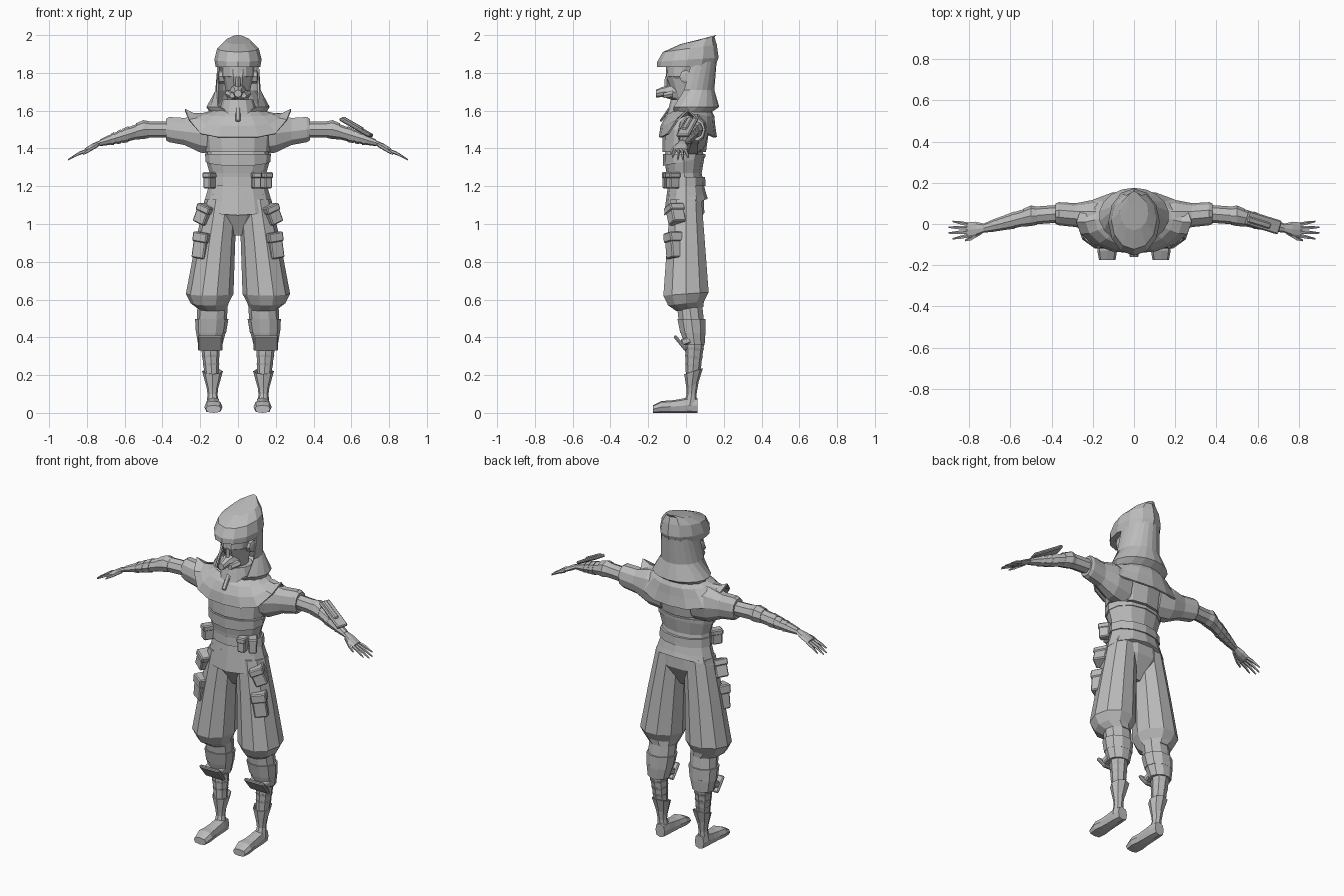
import bpy, bmesh
from math import sin, cos, pi
from mathutils import Matrix, Vector, Euler

cube = bpy.data.objects.get("Cube")
if cube:
    bpy.data.objects.remove(cube, do_unlink=True)

grey = bpy.data.materials.new("plain_grey")
grey.use_nodes = True
grey.diffuse_color = (.5, .5, .5, 1)
grey.node_tree.nodes["Principled BSDF"].inputs["Base Color"].default_value = grey.diffuse_color


def at(z, y=0, x=0):
    return Vector((x, y, z))


def finish(name, bm, mirror=False, thick=0):
    """Turn a bmesh into an object, optionally mirrored across x and thickened."""
    bmesh.ops.recalc_face_normals(bm, faces=bm.faces)
    mesh = bpy.data.meshes.new(name)
    bm.to_mesh(mesh)
    bm.free()
    mesh.materials.append(grey)
    obj = bpy.data.objects.new(name, mesh)
    bpy.context.collection.objects.link(obj)
    if thick:
        obj.modifiers.new("thickness", "SOLIDIFY").thickness = thick
    if mirror:
        obj.modifiers.new("mirror", "MIRROR").use_mirror_merge = False


def power(value, exponent):
    return (1 if value >= 0 else -1) * abs(value) ** exponent


def tube(name, spine, widths, depth=1, end_depth=None, sides=10, mirror=False,
         tilt=0, lift=0, square=1, open_front=False, thick=0):
    """Loft ellipses along the spine; tilt and side lift grow towards its end."""
    span = spine[-1] - spine[0]
    main = max(range(3), key=lambda i: abs(span[i]))
    across, over = [i for i in range(3) if i != main]
    end_depth = depth if end_depth is None else end_depth
    bm = bmesh.new()
    loops = []
    for i, (centre, width) in enumerate(zip(spine, widths)):
        part = i / (len(spine) - 1)
        high = width * (depth + (end_depth - depth) * part)
        gap = pi / 2 * (1 - part ** 1.4) if open_front else 0
        loop = []
        for k in range(sides + int(open_front)):
            turn = 2 * (pi - gap) * k / sides
            if open_front:
                turn += gap - pi / 2
            c, s = power(cos(turn), square), power(sin(turn), square)
            pos = centre.copy()
            pos[across] += width * c
            pos[over] += high * s
            pos[main] += part * tilt * high * s + part * part * lift * c ** 6
            loop.append(bm.verts.new(pos))
        loops.append(loop)
    for low, top in zip(loops, loops[1:]):
        for k in range(sides):
            j = (k + 1) % len(low)
            bm.faces.new((low[k], low[j], top[j], top[k]))
    if not thick:
        bm.faces.new(loops[0])
        bm.faces.new(loops[-1])
    finish(name, bm, mirror, thick)


def box(name, loc, size, turn=(0, 0, 0), mirror=False, bevel=.006):
    bm = bmesh.new()
    place = Matrix.LocRotScale(loc, Euler(turn), Vector(size))
    bmesh.ops.create_cube(bm, size=1, matrix=place)
    bmesh.ops.bevel(bm, geom=bm.edges[:], offset=bevel, segments=1, affect="EDGES")
    finish(name, bm, mirror)


def pouch(name, loc, size, turn, mirror=False):
    """Bag with an overhanging flap."""
    size = Vector(size)
    box(name, loc, size, turn, mirror)
    up = Euler(turn).to_matrix() @ Vector((0, 0, size.z / 3))
    flap = Vector((size.x, size.y, size.z / 3)) * 1.15
    box(name + "_flap", loc + up, flap, turn, mirror)


# Body landmarks on the left side and the centre line
neck, breast, midriff, waistline = at(1.6, .03), at(1.5), at(1.38, -.01), at(1.2)
shoulder, cuff, elbow = at(1.47, .03, .1), at(1.5, .05, .38), at(1.5, .04, .5)
wrist, knuckles = at(1.43, -.02, .73), at(1.39, -.03, .81)
hip, thigh, bulge = at(1.13, 0, .09), at(.9, 0, .12), at(.63, 0, .15)
hem, calf, ankle = at(.55, .02, .135), at(.36, .045, .147), at(.1, .03, .135)

# Hood and its drape around the neck
tube("hood", [at(1.83), at(1.87, .01), at(1.93, .02), at(1.97, .06), at(1.99, .12)],
     [.118, .125, .11, .07, .03], depth=1.3, sides=12, tilt=.27)
tube("hood_drape", [at(1.86, .03), at(1.71, .03), at(1.62, .04), at(1.57, .02)],
     [.11, .12, .17, .14], depth=1.2, end_depth=.6, sides=14, open_front=True, thick=.01)

# Face, goggles and breathing mask
chin, brow, mouth = at(1.66), at(1.78, -.02), at(1.7, -.1)
tube("head", [neck, chin, brow, at(1.86)], [.06, .055, .08, .09], depth=1.1)
tube("goggles", [brow - at(.02), brow, brow + at(.05)], [.07, .085, .085], sides=12)
tube("mask", [mouth + at(0, .05), mouth, mouth - at(0, .03)], [.05, .035, .02], sides=8)
tube("mask_nozzle", [mouth - at(0, .02), mouth - at(.01, .06)], [.028, .02], sides=8)
tube("mask_filter", [mouth + at(-.01, .03, .05), mouth + at(-.02, -.02, .03)], [.02, .015],
     sides=6, mirror=True)
tube("nose_bridge", [mouth, brow - at(0, .08)], [.015, .012], sides=4)
tube("ear_disc", [at(1.78, 0, .07), at(1.78, 0, .1), at(1.78, 0, .105)], [.035, .035, .02],
     sides=8, mirror=True)
tube("scarf_collar", [chin, neck - at(0, .03), at(1.55)], [.08, .1, .12], tilt=.3, sides=12)
box("scarf_tie", at(1.58, -.11), (.025, .012, .09), (-.6, 0, 0), bevel=.004)

# Cape with raised shoulder points
tube("shoulder_cape", [neck, at(1.57, .02), at(1.52, .01), at(1.46, .01)],
     [.14, .19, .235, .28], depth=.75, end_depth=.55, sides=16, lift=.15, thick=.01)

# Torso layers, belt and tunic hem
tube("chest", [neck, breast, midriff], [.13, .18, .17], depth=.68, sides=12)
tube("midriff_wrap", [midriff, midriff - at(.03), midriff - at(.11), waistline],
     [.16, .173, .15, .155], depth=.62, sides=12)
tube("sash", [midriff - at(.01), midriff - at(.05)], [.174, .172], depth=.65, sides=12, tilt=.2)
tube("belt", [waistline + at(.05), waistline], [.158, .162], depth=.64, sides=12)
tube("tunic_hem", [waistline, at(1.14), at(1.09)], [.155, .172, .187],
     depth=.62, sides=12, tilt=.38)
tube("pelvis", [at(1.16), at(1.06), at(.94)], [.165, .17, .05], depth=.6)

# Sleeves and arms
tube("sleeve", [shoulder, shoulder.lerp(cuff, .35), shoulder.lerp(cuff, .65), cuff - at(0, 0, .015),
                cuff], [.08, .08, .058, .056, .05], depth=1.4, end_depth=1.2, mirror=True)
tube("upper_arm", [cuff - at(0, 0, .02), elbow], [.043, .043], sides=8, mirror=True)
tube("elbow_wrap", [elbow - at(0, 0, .03), elbow, elbow + at(-.01, -.01, .04)],
     [.044, .05, .043], sides=8, mirror=True)
tube("forearm", [elbow, elbow.lerp(wrist, .45), elbow.lerp(wrist, .8), wrist],
     [.043, .038, .03, .022], end_depth=.8, sides=8, mirror=True)
for i in range(3):
    start = elbow.lerp(wrist, .35 + i / 6)
    tube(f"forearm_band_{i}", [start, start.lerp(wrist, .2)], [.042 - .004 * i, .038 - .004 * i],
         sides=8, mirror=True)

# Hands
tube("palm", [wrist, wrist.lerp(knuckles, .5), knuckles], [.022, .036, .037],
     depth=.6, end_depth=.3, sides=8, mirror=True)
for i, reach in enumerate((.07, .09, .09, .07)):
    root = knuckles + at(0, .018 * (i - 1.5), -.01)
    tip = root + at(-.55 * reach, .01 * (i - 1.5), reach + .01)
    tube(f"finger_{i}", [root, root.lerp(tip, .5) + at(.004), tip], [.01, .009, .004],
         sides=5, mirror=True)
tube("thumb", [wrist + at(-.01, -.02, .01), wrist + at(-.04, -.05, .06), wrist + at(-.06, -.06, .09)],
     [.012, .011, .005], sides=5, mirror=True)

# Forearm guard on the left arm only
guard = elbow.lerp(wrist, .55) + at(.05)
box("forearm_guard", guard, (.19, .07, .018), (0, .5, -.3))
box("forearm_guard_ridge", guard + at(.02, 0, -.02), (.13, .03, .018), (0, .5, -.3))

# Baggy trousers
tube("trouser_leg", [hip, thigh, bulge, bulge - at(.05), hem], [.087, .105, .126, .1, .075],
     mirror=True, tilt=.15)

# Knee wraps, guards and shins
for i in range(3):
    top, low = hem.lerp(calf, i / 3), hem.lerp(calf, (i + 1) / 3)
    size = .088 - .008 * abs(i - 1)
    tube(f"knee_wrap_{i}", [top + at(.01), low], [size, size - .008 * i], depth=.88, mirror=True)
box("knee_guard", at(.37, -.03, .148), (.13, .018, .1), (.68, 0, 0), mirror=True)
box("knee_guard_strap", at(.38, 0, .148), (.12, .05, .035), (.3, 0, 0), mirror=True)
tube("shin", [calf, calf.lerp(ankle, .6), ankle, at(.04, .02, .133)], [.05, .037, .026, .035],
     sides=8, mirror=True)
for i in range(3):
    top = calf.lerp(ankle, (i + .3) / 6)
    tube(f"shin_band_{i}", [top - at(.025), top], [.044 - .003 * i, .052 - .004 * i],
         sides=8, mirror=True, tilt=-.1)
tube("ankle_cuff", [ankle, ankle + at(.03), ankle + at(.12, .01)], [.027, .03, .055],
     depth=.9, sides=8, mirror=True, tilt=.3, thick=.005)

# Feet thin out from heel to toe while the soles stay on the ground
foot_widths = [.03, .036, .037, .04, .048, .04]
foot_spine = [at(width * (1.3 - .16 * i), .06 - .047 * i, .13)
              for i, width in enumerate(foot_widths)]
tube("foot", foot_spine, foot_widths, depth=1.3, end_depth=.5, sides=8, mirror=True, square=.7)

# Pouches and pockets
belt_bag = (.045, .06, .085)
pouch("belt_pouch_left_inner", at(1.23, -.09, .095), belt_bag, (0, 0, .25))
pouch("belt_pouch_left_outer", at(1.23, -.07, .147), belt_bag, (0, 0, .6))
pouch("belt_pouch_right", at(1.23, -.07, -.15), belt_bag, (0, 0, -.6))
pouch("hip_pouch", at(1.05, -.055, .18), (.07, .075, .1), (0, -.4, .5), mirror=True)
pouch("thigh_pocket", at(.885, -.06, .19), (.075, .075, .135), (0, -.15, .5), mirror=True)
